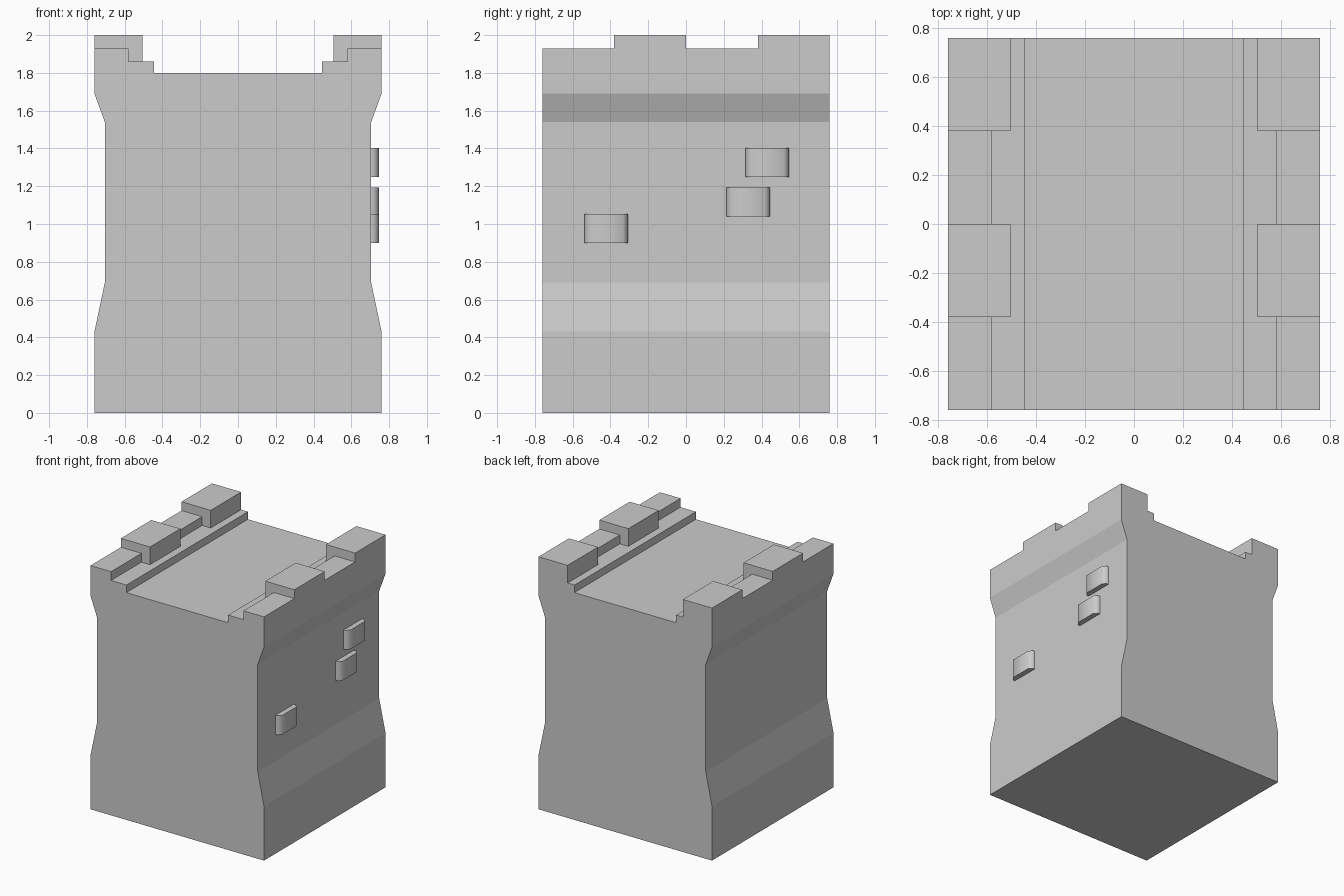
import bpy, bmesh, math
from mathutils import Vector

if "Cube" in bpy.data.objects:
    bpy.data.objects.remove(bpy.data.objects["Cube"])


def prism(name, points, offset):
    """Closed outline of 3D points swept along offset."""
    bm = bmesh.new()
    face = bm.faces.new([bm.verts.new(p) for p in points])
    moved = bmesh.ops.extrude_face_region(bm, geom=[face])["geom"]
    verts = [v for v in moved if isinstance(v, bmesh.types.BMVert)]
    bmesh.ops.translate(bm, verts=verts, vec=Vector(offset))
    bmesh.ops.recalc_face_normals(bm, faces=bm.faces)
    mesh = bpy.data.meshes.new(name)
    bm.to_mesh(mesh)
    bm.free()
    obj = bpy.data.objects.new(name, mesh)
    bpy.context.collection.objects.link(obj)
    return obj


H = 0.76

# Wall block: waisted section with stepped parapets, swept front to back
half = [(0.76, 0), (0.76, 0.43), (0.705, 0.69), (0.705, 1.54), (0.76, 1.69),
        (0.76, 1.93), (0.58, 1.93), (0.58, 1.86), (0.445, 1.86), (0.445, 1.80)]
outline = half + [(-x, z) for x, z in reversed(half)]
prism("wall_block", [(x, -H, z) for x, z in outline], (0, 2 * H, 0))

# Merlons: capping blocks that overhang the inner parapet step
cap = [(0.76, 1.93), (0.76, 2.0), (0.505, 2.0),
       (0.505, 1.86), (0.58, 1.86), (0.58, 1.93)]
for side, label in ((1, "right"), (-1, "left")):
    for i, y in enumerate((-H / 2, H / 2)):
        prism(f"merlon_{label}_{i + 1}", [(side * x, y, z) for x, z in cap],
              (0, H / 2, 0))

# Protruding bricks on the right face, with softened vertical edges
brick = [(0.70, -0.115), (0.722, -0.115), (0.747, -0.088),
         (0.747, 0.088), (0.722, 0.115), (0.70, 0.115)]
for i, (y, z) in enumerate(((0.43, 1.25), (0.33, 1.04), (-0.423, 0.90))):
    obj = prism(f"brick_{i + 1}", [(x, y + dy, z) for x, dy in brick],
                (0, 0, 0.152))
    bpy.ops.object.select_all(action="DESELECT")
    obj.select_set(True)
    bpy.context.view_layer.objects.active = obj
    bpy.ops.object.shade_smooth_by_angle(angle=math.radians(60))
